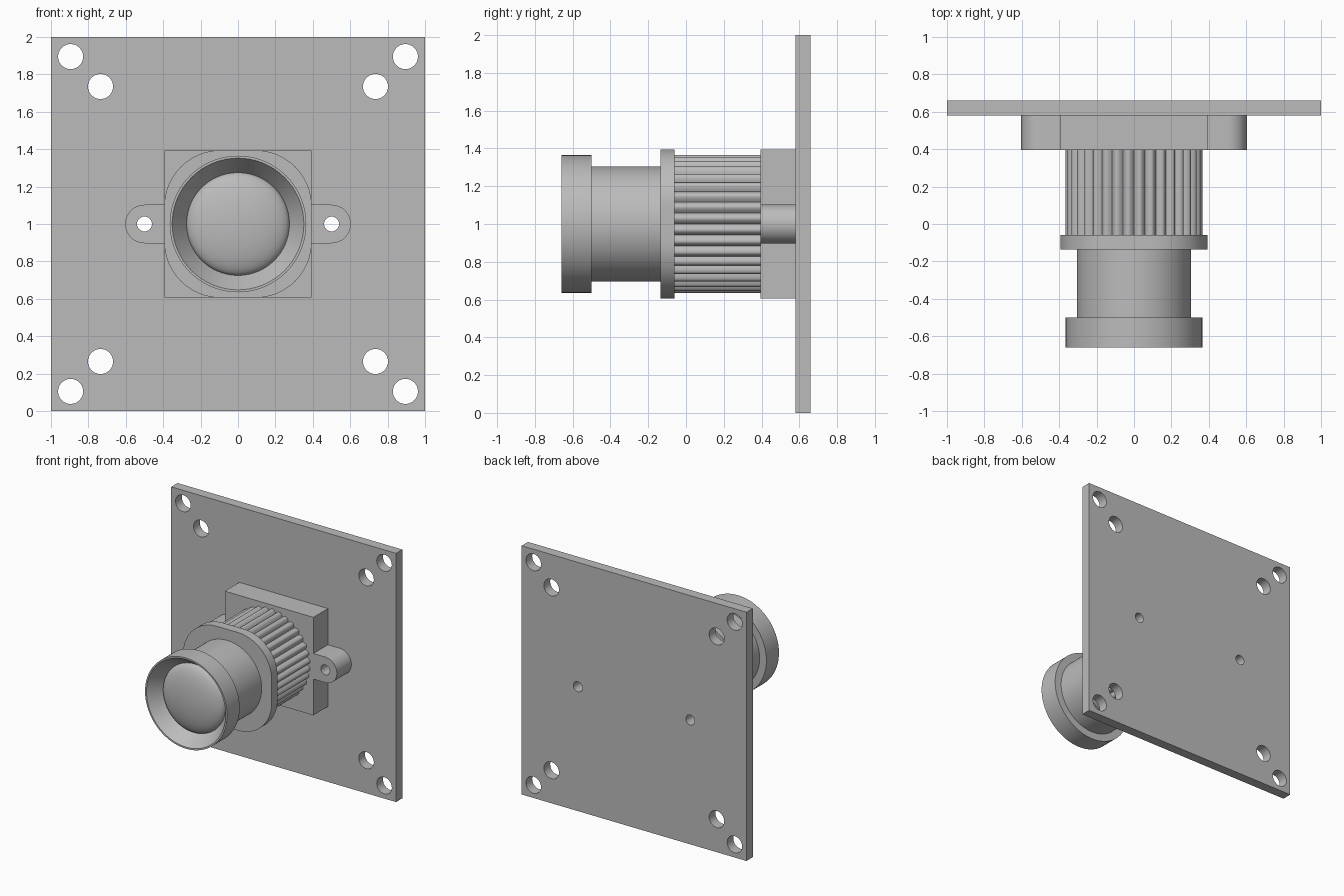
import bpy, bmesh
from math import sin, cos, pi, radians

old = bpy.data.objects.get("Cube")
if old:
    bpy.data.objects.remove(old, do_unlink=True)

grey = bpy.data.materials.new("plain grey")
grey.use_nodes = True
GREY = (0.5, 0.5, 0.5, 1)
grey.diffuse_color = GREY
grey.node_tree.nodes["Principled BSDF"].inputs["Base Color"].default_value = GREY

MID = 1.0  # height of the optical axis


def finish(bm, name):
    bmesh.ops.recalc_face_normals(bm, faces=bm.faces)
    mesh = bpy.data.meshes.new(name)
    bm.to_mesh(mesh)
    bm.free()
    mesh.materials.append(grey)
    ob = bpy.data.objects.new(name, mesh)
    bpy.context.collection.objects.link(ob)
    bpy.ops.object.select_all(action='DESELECT')
    ob.select_set(True)
    bpy.context.view_layer.objects.active = ob
    bpy.ops.object.shade_smooth_by_angle(angle=radians(30))
    return ob


def arc(cx, cz, r, start=0, end=360, n=48):
    """Points of an arc; a full circle leaves out the repeated end point."""
    count = n if end - start == 360 else n + 1
    angles = [radians(start + (end - start) * i / n) for i in range(count)]
    return [(cx + r * cos(a), cz + r * sin(a)) for a in angles]


def prism(name, loops, y0, y1):
    """Extrude an outline along y; further loops become holes."""
    bm = bmesh.new()
    edges = []
    for loop in loops:
        vs = [bm.verts.new((x, y0, z)) for x, z in loop]
        edges += [bm.edges.new((v, vs[i - 1])) for i, v in enumerate(vs)]
    bmesh.ops.triangle_fill(bm, edges=edges, use_beauty=True, normal=(0, -1, 0))
    new = bmesh.ops.extrude_face_region(bm, geom=bm.faces[:], use_keep_orig=True)
    moved = [g for g in new["geom"] if isinstance(g, bmesh.types.BMVert)]
    bmesh.ops.translate(bm, verts=moved, vec=(0, y1 - y0, 0))
    return finish(bm, name)


def lathe(name, profile, n=96):
    """Spin (radius, y) points around the optical axis."""
    bm = bmesh.new()
    vs = [bm.verts.new((r, y, MID)) for r, y in profile]
    edges = [bm.edges.new(p) for p in zip(vs, vs[1:])]
    bmesh.ops.spin(bm, geom=vs + edges, cent=(0, 0, MID), axis=(0, 1, 0),
                   angle=2 * pi, steps=n, use_duplicate=False)
    bmesh.ops.remove_doubles(bm, verts=bm.verts, dist=0.0001)
    return finish(bm, name)


# Mounting plate with corner holes and two screw holes
screw_holes = [arc(s * 0.5, MID, 0.04, n=32) for s in (-1, 1)]
corner_holes = [arc(sx * d, MID + sz * d, 0.067)
                for d in (0.895, 0.735) for sx in (-1, 1) for sz in (-1, 1)]
plate = [(-1, 0), (1, 0), (1, 2), (-1, 2)]
prism("mounting_plate", [plate] + corner_holes + screw_holes, 0.58, 0.66)

# Square housing with a rounded screw ear on each side
H = 0.394
half = [(H, MID - H), (H, MID - 0.103)]
half += arc(0.5, MID, 0.103, -90, 90, 24)
half += [(H, MID + 0.103), (H, MID + H)]
outline = half + [(-x, 2 * MID - z) for x, z in half]
prism("lens_housing", [outline] + screw_holes, 0.395, 0.58)

# Ribbed grip ring
RIBS, STEPS = 36, 8
ribbed = []
for i in range(RIBS * STEPS):
    a = 2 * pi * i / (RIBS * STEPS)
    r = 0.342 + 0.025 * abs(sin(a * RIBS / 2))
    ribbed.append((r * cos(a), MID + r * sin(a)))
prism("ribbed_grip", [ribbed], -0.06, 0.395)

# Rounded square flange
R = 0.3
flange = []
for k, (sx, sz) in enumerate([(1, 1), (-1, 1), (-1, -1), (1, -1)]):
    flange += arc(sx * (H - R), MID + sz * (H - R), R, 90 * k, 90 * k + 90, 20)
prism("flange", [flange], -0.135, -0.06)

# Barrel: neck, wide head and tapered opening
lathe("lens_barrel", [(0, -0.135), (0.305, -0.135), (0.305, -0.5), (0.365, -0.5),
                      (0.365, -0.66), (0.352, -0.66), (0.275, -0.55), (0, -0.55)])

# Domed front glass
dome = [(0.275 * cos(t * pi / 32), -0.55 - 0.08 * sin(t * pi / 32)) for t in range(17)]
lathe("front_lens", dome)
